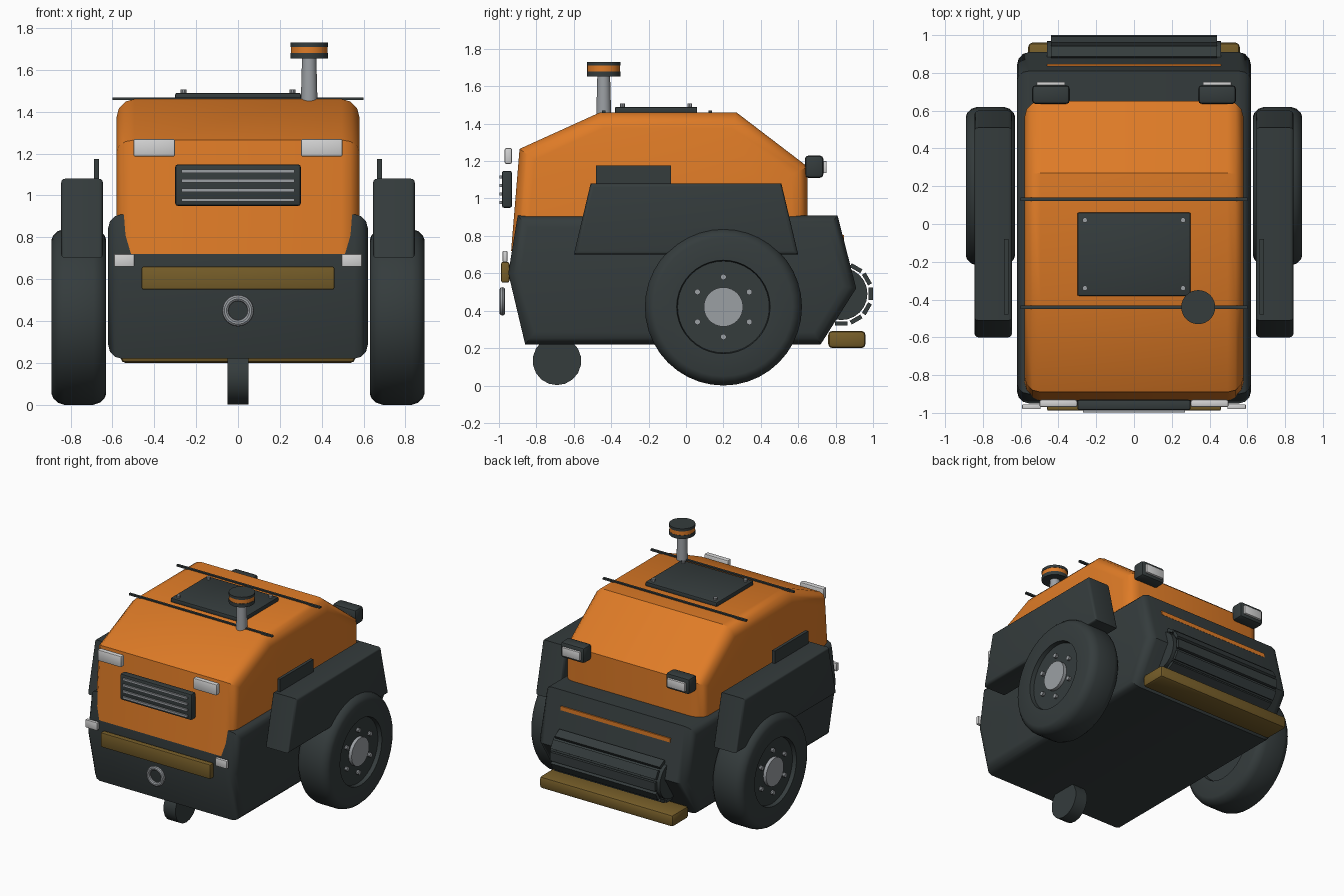
import bpy, bmesh, math
from mathutils import Matrix, Vector

if "Cube" in bpy.data.objects:
    bpy.data.objects.remove(bpy.data.objects["Cube"], do_unlink=True)


def material(name, r, g, b):
    m = bpy.data.materials.new(name)
    m.use_nodes = True
    m.diffuse_color = (r, g, b, 1)
    node = next(n for n in m.node_tree.nodes if n.type == 'BSDF_PRINCIPLED')
    node.inputs["Base Color"].default_value = (r, g, b, 1)
    return m


ORANGE = material("orange paint", 0.74, 0.2, 0.02)
DARK = material("dark grey", 0.035, 0.045, 0.046)
STEEL = material("steel grey", 0.33, 0.35, 0.37)
LENS = material("pale lens", 0.65, 0.65, 0.65)
OLIVE = material("olive bumper", 0.18, 0.11, 0.022)


def finish(name, bm, mat, angle=35):
    bmesh.ops.recalc_face_normals(bm, faces=bm.faces)
    mesh = bpy.data.meshes.new(name)
    bm.to_mesh(mesh)
    bm.free()
    mesh.materials.append(mat)
    ob = bpy.data.objects.new(name, mesh)
    bpy.context.collection.objects.link(ob)
    bpy.ops.object.select_all(action='DESELECT')
    ob.select_set(True)
    bpy.context.view_layer.objects.active = ob
    bpy.ops.object.shade_smooth_by_angle(angle=math.radians(angle))
    return ob


def box(name, mat, x, y, z, bevel=0.0, matrix=None):
    """Box from (low, high) ranges."""
    bm = bmesh.new()
    bmesh.ops.create_cube(bm, size=1)
    for v in bm.verts:
        v.co = Vector([r[0] + (c + 0.5) * (r[1] - r[0]) for r, c in zip((x, y, z), v.co)])
    if bevel:
        bmesh.ops.bevel(bm, geom=bm.edges[:], offset=bevel, segments=2,
                        profile=0.5, affect='EDGES')
    if matrix:
        bm.transform(matrix)
    return finish(name, bm, mat)


def side_profile(name, mat, pts, x0, x1, bevel, keep_bottom=False):
    """Side outline extruded across x, with the rims of both sides rounded."""
    bm = bmesh.new()
    face = bm.faces.new([bm.verts.new((x0, y, z)) for y, z in pts])
    new = bmesh.ops.extrude_face_region(bm, geom=[face])["geom"]
    for v in new:
        if isinstance(v, bmesh.types.BMVert):
            v.co.x = x1
    low = min(z for y, z in pts)
    rims = [e for e in bm.edges if abs(e.verts[0].co.x - e.verts[1].co.x) < 1e-5
            and not (keep_bottom and all(v.co.z < low + 0.01 for v in e.verts))]
    bmesh.ops.recalc_face_normals(bm, faces=bm.faces)
    bmesh.ops.bevel(bm, geom=rims, offset=bevel, segments=3, profile=0.5, affect='EDGES')
    return finish(name, bm, mat)


def lathe(name, mat, pts, place, axis='Z', sign=1, sides=32):
    """Revolve (radius, height) points, then turn the axis and place it."""
    bm = bmesh.new()
    rings = []
    for r, h in pts:
        n = sides if r > 0 else 1
        rings.append([bm.verts.new((r * math.cos(math.tau * i / sides),
                                    r * math.sin(math.tau * i / sides), h)) for i in range(n)])
    for a, b in zip(rings, rings[1:]):
        for i in range(sides):
            j = (i + 1) % sides
            quad = [a[i % len(a)], a[j % len(a)], b[j % len(b)], b[i % len(b)]]
            bm.faces.new(list(dict.fromkeys(quad)))
    turn = Matrix.Identity(4)
    if axis == 'X':
        turn = Matrix.Rotation(sign * math.pi / 2, 4, 'Y')
    bm.transform(Matrix.Translation(place) @ turn)
    return finish(name, bm, mat)


def disc(name, mat, r, h0, h1, place, **kw):
    return lathe(name, mat, [(0, h0), (r, h0), (r, h1), (0, h1)], place, **kw)


# Main body and hood
side_profile("lower_body", DARK, [(-0.86, 0.22), (-0.95, 0.6), (-0.9, 0.91), (0.81, 0.91),
                                  (0.91, 0.52), (0.72, 0.22)], -0.62, 0.62, 0.065)
side_profile("hood", ORANGE, [(-0.935, 0.72), (-0.89, 1.265), (-0.46, 1.46), (0.27, 1.46),
                              (0.65, 1.17), (0.65, 0.72)], -0.58, 0.58, 0.085, True)

# Wheels, fenders and lights on both sides
tyre = [(0, -0.1), (0.245, -0.1), (0.25, -0.13), (0.37, -0.13), (0.39, -0.122), (0.41, -0.1),
        (0.42, -0.07)]
tyre += [(r, -h) for r, h in reversed(tyre)]
for s, side in ((1, "left"), (-1, "right")):
    def span(a, b):
        return tuple(sorted((s * a, s * b)))

    hub = Vector((s * 0.76, 0.2, 0.42))
    lathe(side + "_wheel", DARK, tyre, hub, axis='X', sign=s, sides=40)
    disc(side + "_hub", STEEL, 0.105, 0.09, 0.125, hub, axis='X', sign=s)
    for i in range(6):
        a = math.tau * (i + 0.5) / 6
        offset = Vector((0, math.cos(a), math.sin(a))) * 0.16
        disc(f"{side}_wheel_bolt_{i + 1}", STEEL, 0.016, 0.09, 0.12, hub + offset,
             axis='X', sign=s, sides=10)
    side_profile(side + "_fender", DARK, [(-0.6, 0.7), (-0.51, 1.08), (0.51, 1.08), (0.6, 0.7)],
                 *span(0.645, 0.845), 0.02)
    box(side + "_fender_plate", DARK, span(0.665, 0.688), (-0.48, -0.08), (1.06, 1.175))
    box(side + "_headlight", LENS, span(0.3, 0.5), (-0.97, -0.93), (1.185, 1.27), 0.01)
    box(side + "_marker_light", LENS, span(0.495, 0.592), (-0.98, -0.955), (0.66, 0.72), 0.004)
    box(side + "_rear_lamp", DARK, span(0.34, 0.54), (0.635, 0.735), (1.11, 1.23), 0.02)
    box(side + "_rear_lens", LENS, span(0.365, 0.515), (0.73, 0.752), (1.135, 1.2), 0.004)

# Front grille, bumper, towing ring and support wheel
box("grille_panel", DARK, (-0.3, 0.3), (-0.985, -0.93), (0.95, 1.148), 0.012)
for i in range(4):
    z = 0.978 + i * 0.046
    box(f"grille_slat_{i + 1}", STEEL, (-0.27, 0.27), (-0.997, -0.98), (z - 0.008, z + 0.008))
box("front_bumper", OLIVE, (-0.46, 0.46), (-0.988, -0.945), (0.55, 0.66), 0.008)
ring = [(0.06 + 0.016 * math.cos(math.tau * i / 10), 0.016 * math.sin(math.tau * i / 10))
        for i in range(11)]
towing = lathe("towing_ring", STEEL, ring, (0, 0, 0))
towing.matrix_world = Matrix.Translation((0, -0.982, 0.45)) @ Matrix.Rotation(math.pi / 2, 4, 'X')
disc("support_wheel", DARK, 0.13, -0.05, 0.05, (0, -0.69, 0.132), axis='X', sides=18)

# Roof panel, seam bars and exhaust
box("roof_panel", DARK, (-0.3, 0.3), (-0.38, 0.06), (1.455, 1.49), 0.008)
for i, (x, y) in enumerate([(-0.26, -0.34), (0.26, -0.34), (-0.26, 0.02), (0.26, 0.02)]):
    disc(f"roof_bolt_{i + 1}", STEEL, 0.014, 1.485, 1.507, (x, y, 0), sides=10)
for name, y in (("front_seam_bar", -0.44), ("rear_seam_bar", 0.13)):
    box(name, DARK, (-0.6, 0.6), (y - 0.009, y + 0.009), (1.456, 1.469))
stack = (0.34, -0.44, 0)
lathe("exhaust_pipe", STEEL, [(0, 1.44), (0.04, 1.44), (0.034, 1.66), (0, 1.66)], stack, sides=24)
disc("exhaust_cap_base", DARK, 0.09, 1.653, 1.68, stack)
disc("exhaust_cap_band", ORANGE, 0.088, 1.68, 1.71, stack)
disc("exhaust_cap_top", DARK, 0.09, 1.71, 1.73, stack)

# Rear roller with slats, stripe and bumper
roller = Vector((0, 0.83, 0.49))
disc("rear_roller", DARK, 0.14, -0.46, 0.46, roller, axis='X', sides=24)
for i in range(12):
    place = Matrix.Translation(roller) @ Matrix.Rotation(math.tau * i / 12, 4, 'X')
    box(f"roller_slat_{i + 1}", DARK, (-0.44, 0.44), (0.147, 0.17), (-0.033, 0.033), 0, place)
box("rear_stripe", ORANGE, (-0.46, 0.46), (0.81, 0.846), (0.775, 0.805))
box("rear_bumper", OLIVE, (-0.56, 0.56), (0.76, 0.96), (0.2, 0.292), 0.022)
